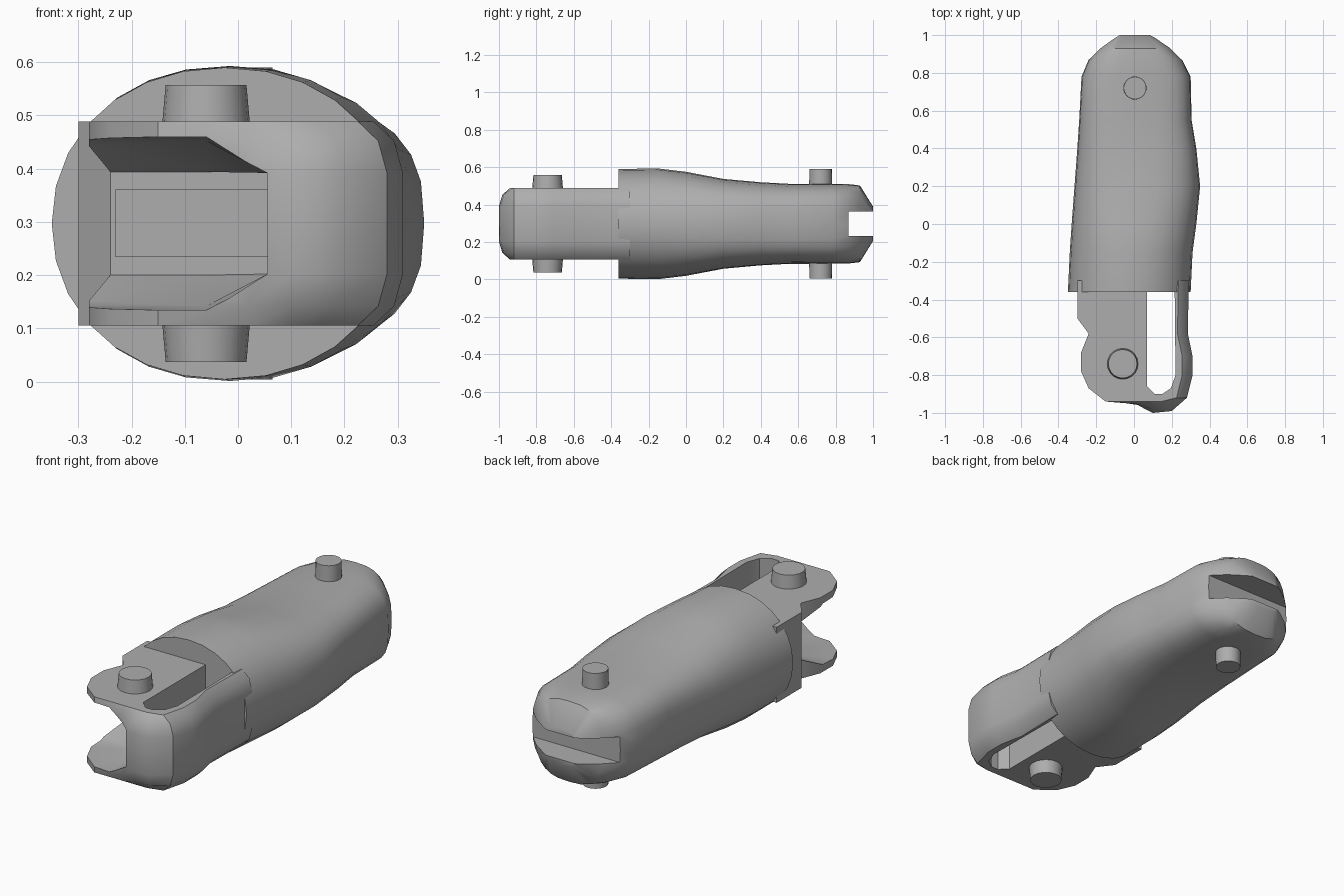
import bpy, bmesh, math

cube = bpy.data.objects.get("Cube")
if cube:
    bpy.data.objects.remove(cube, do_unlink=True)

MID = 0.297  # height of the symmetry plane

grey = bpy.data.materials.new("plain grey")
grey.use_nodes = True
colour = (0.42, 0.42, 0.42, 1)
grey.diffuse_color = colour
grey.node_tree.nodes["Principled BSDF"].inputs["Base Color"].default_value = colour


def loft(name, rings):
    """Skin a list of equal-length point rings and cap both ends."""
    bm = bmesh.new()
    loops = [[bm.verts.new(p) for p in ring] for ring in rings]
    n = len(loops[0])
    for a, b in zip(loops, loops[1:]):
        for i in range(n):
            j = (i + 1) % n
            bm.faces.new((a[i], a[j], b[j], b[i]))
    bm.faces.new(loops[0][::-1])
    bm.faces.new(loops[-1])
    bmesh.ops.recalc_face_normals(bm, faces=bm.faces)
    mesh = bpy.data.meshes.new(name)
    bm.to_mesh(mesh)
    bm.free()
    obj = bpy.data.objects.new(name, mesh)
    mesh.materials.append(grey)
    bpy.context.collection.objects.link(obj)
    return obj


def box(name, x, y, half):
    return loft(name, [[(x[0], v, MID - half), (x[1], v, MID - half),
                        (x[1], v, MID + half), (x[0], v, MID + half)] for v in y])


def activate(obj):
    bpy.ops.object.select_all(action='DESELECT')
    obj.select_set(True)
    bpy.context.view_layer.objects.active = obj


def cut(obj, cutter):
    activate(obj)
    mod = obj.modifiers.new("cut", 'BOOLEAN')
    mod.operation = 'DIFFERENCE'
    mod.solver = 'EXACT'
    mod.object = cutter
    bpy.ops.object.modifier_apply(modifier=mod.name)
    bpy.data.objects.remove(cutter, do_unlink=True)


def smooth(obj, angle=32):
    activate(obj)
    bpy.ops.object.shade_smooth_by_angle(angle=math.radians(angle))


def section(y, left, right, half, power, count=28):
    """Superellipse cross-section of the body."""
    ring = []
    for i in range(count):
        a = math.tau * i / count
        c, s = math.cos(a), math.sin(a)
        x = math.copysign(abs(c) ** (2 / power), c)
        z = math.copysign(abs(s) ** (2 / power), s)
        ring.append(((left + right) / 2 + x * (right - left) / 2, y, MID + z * half))
    return ring


# Main body: y, left edge, right edge, half height, squareness
stations = [
    (-0.36, -0.35, 0.30, 0.293, 2.1),
    (-0.15, -0.34, 0.31, 0.296, 2.2),
    (0.0, -0.33, 0.33, 0.278, 2.4),
    (0.2, -0.315, 0.35, 0.24, 2.7),
    (0.4, -0.30, 0.33, 0.222, 3.0),
    (0.55, -0.29, 0.305, 0.214, 3.2),
    (0.78, -0.278, 0.30, 0.213, 3.2),
    (0.87, -0.24, 0.255, 0.212, 3.0),
    (0.93, -0.18, 0.195, 0.205, 2.8),
    (1.0, -0.09, 0.10, 0.092, 2.8),
]
body = loft("body", [section(*s) for s in stations])
cut(body, box("rear_slot_cutter", (-0.5, 0.5), (0.87, 1.1), 0.065))
smooth(body)

# Front fork: stacked outline, rounded along its right and front edges
outline = [
    (-0.30, -0.30), (-0.30, -0.50), (-0.24, -0.58), (-0.28, -0.68),
    (-0.28, -0.78), (-0.24, -0.87), (-0.15, -0.94), (0.02, -0.96),
    (0.10, -1.0), (0.20, -0.99), (0.28, -0.92), (0.31, -0.80),
    (0.31, -0.70), (0.285, -0.58), (0.29, -0.30),
]


def layer(dz, t):
    return [(x - t * 0.055 * (x > 0.15), y + t * max(0, -0.94 - y), MID + dz)
            for x, y in outline]


levels = [(0.192, 1), (0.155, 0.3), (0.095, 0)]
fork = loft("front_fork", [layer(-d, t) for d, t in levels]
            + [layer(d, t) for d, t in reversed(levels)])

# Open jaw between the two plates, narrowing toward the back
jaw = []
for y, h in [(-1.1, 0.168), (-0.7, 0.155), (-0.58, 0.097)]:
    half = [(0.055, 0.095), (-0.06, h), (-0.45, h)]
    jaw.append([(x, y, MID + z) for x, z in half]
               + [(x, y, MID - z) for x, z in reversed(half)])
cut(fork, loft("jaw_cutter", jaw))
cut(fork, box("tongue_slot_cutter", (-0.23, 0.055), (-0.66, -0.42), 0.0625))

# Long through-hole beside the jaw
window = [(0.07, -0.32), (0.215, -0.32), (0.22, -0.8), (0.195, -0.87),
          (0.15, -0.9), (0.11, -0.9), (0.07, -0.86)]
cut(fork, loft("window_cutter", [[(x, y, z) for x, y in window] for z in (-0.2, 0.8)]))
smooth(fork)


# Pin ends, mirrored above and below
def pin_end(name, x, y, base_r, end_r, start, end, side):
    rings = []
    for r, h in ((base_r, start), (end_r, end)):
        rings.append([(x + r * math.cos(math.tau * i / 20),
                       y + r * math.sin(math.tau * i / 20), MID + side * h)
                      for i in range(20)])
    smooth(loft(name, rings))


for side, word in ((1, "upper"), (-1, "lower")):
    pin_end(word + "_front_pin", -0.06, -0.74, 0.083, 0.076, 0.18, 0.26, side)
    pin_end(word + "_rear_pin", 0.005, 0.72, 0.062, 0.06, 0.18, 0.293, side)
